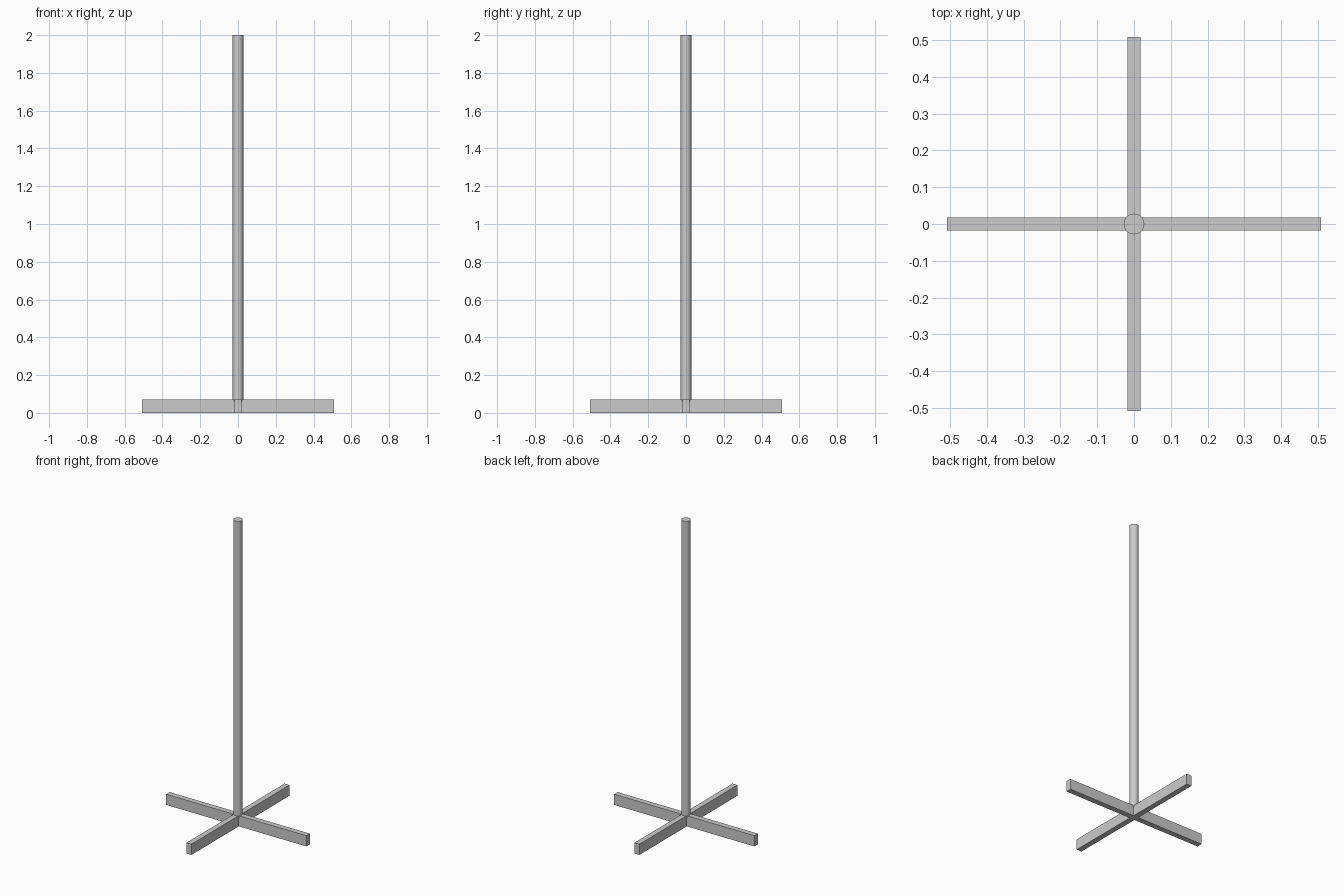
import bpy
import math

if "Cube" in bpy.data.objects:
    bpy.data.objects.remove(bpy.data.objects["Cube"])

LEG_LENGTH = 0.508
LEG_WIDTH = 0.036
BASE_HEIGHT = 0.07
POLE_RADIUS = 0.028
POLE_BOTTOM = 0.06
TOP = 2.0


def cross_base():
    # One plus-shaped outline, extruded to the base height
    h = LEG_WIDTH / 2
    quarter = [(LEG_LENGTH, -h), (LEG_LENGTH, h), (h, h)]
    outline = []
    for i in range(4):
        c, s = round(math.cos(i * math.pi / 2)), round(math.sin(i * math.pi / 2))
        outline += [(x * c - y * s, x * s + y * c) for x, y in quarter]
    n = len(outline)
    verts = [(x, y, z) for z in (0, BASE_HEIGHT) for x, y in outline]
    # Caps are split into four legs around a central square
    faces = [(i, (i + 1) % n, (i + 1) % n + n, i + n) for i in range(n)]
    inner = [2, 5, 8, 11]
    caps = [inner] + [[3 * i, 3 * i + 1, 3 * i + 2, (3 * i - 1) % n] for i in range(4)]
    for cap in caps:
        faces.append([v + n for v in cap])
        faces.append(cap[::-1])
    mesh = bpy.data.meshes.new("cross_base")
    mesh.from_pydata(verts, [], faces)
    obj = bpy.data.objects.new("cross_base", mesh)
    bpy.context.collection.objects.link(obj)
    return obj


cross_base()

# Upright pole, seated slightly into the base
bpy.ops.mesh.primitive_cylinder_add(
    vertices=24, radius=POLE_RADIUS, depth=TOP - POLE_BOTTOM,
    location=(0, 0, (TOP + POLE_BOTTOM) / 2))
pole = bpy.context.object
pole.name = "pole"
bpy.ops.object.shade_smooth_by_angle(angle=math.radians(30))
